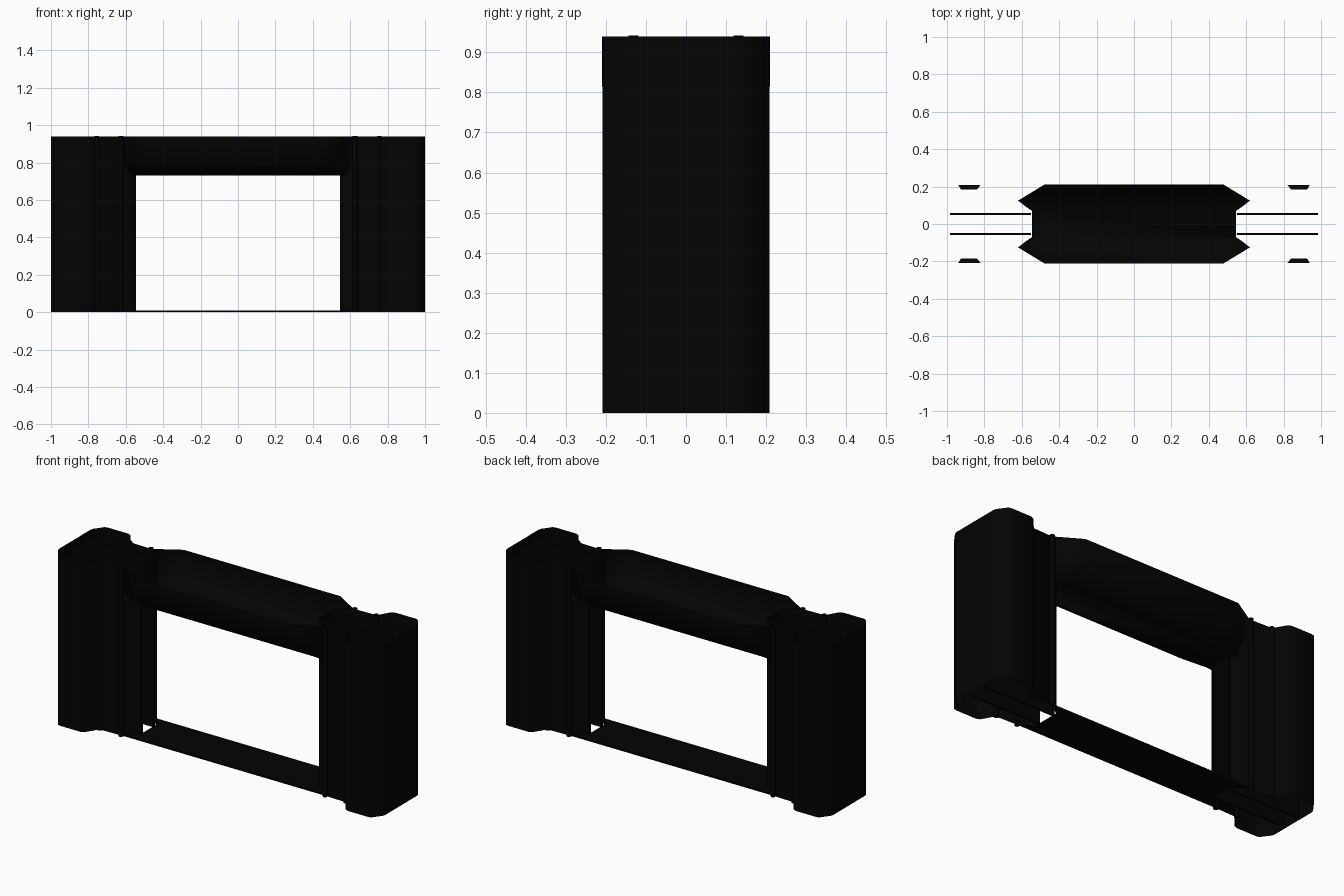
import bpy, bmesh

if "Cube" in bpy.data.objects:
    bpy.data.objects.remove(bpy.data.objects["Cube"])

mat = bpy.data.materials.new("dark_metal")
mat.diffuse_color = (0.001, 0.001, 0.001, 1)
mat.use_nodes = True
mat.node_tree.nodes["Principled BSDF"].inputs["Base Color"].default_value = mat.diffuse_color
H = 0.94


def finish(name, bm, mirror=(False, False), normals=True, smooth=False):
    if normals:
        bmesh.ops.recalc_face_normals(bm, faces=bm.faces)
    for f in bm.faces:
        f.smooth = smooth
    me = bpy.data.meshes.new(name)
    bm.to_mesh(me)
    bm.free()
    me.materials.append(mat)
    ob = bpy.data.objects.new(name, me)
    bpy.context.collection.objects.link(ob)
    if any(mirror):
        m = ob.modifiers.new("mirror", 'MIRROR')
        m.use_axis = (mirror[0], mirror[1], False)
        m.use_mirror_merge = False
    return ob


def box(bm, lo, hi):
    vs = bmesh.ops.create_cube(bm, size=1)['verts']
    for v in vs:
        for i in range(3):
            v.co[i] = (lo[i] + hi[i]) / 2 + v.co[i] * (hi[i] - lo[i])


def around(quarter):
    """Closed outline from one quarter listed from the y axis side to the x axis side."""
    right = quarter + [(x, -y) for x, y in reversed(quarter)]
    return right + [(-x, y) for x, y in reversed(right)]


# Tower shells: open top and bottom, open at the doorway end
half = [(0.545, 0.07), (0.62, 0.125), (0.76, 0.13), (0.80, 0.2), (0.82, 0.208),
        (0.945, 0.208), (0.96, 0.203), (0.995, 0.155), (1.0, 0.14)]
path = [(x, -y) for x, y in half] + half[::-1]
bm = bmesh.new()
low = [bm.verts.new((x, y, 0)) for x, y in path]
top = [bm.verts.new((x, y, H)) for x, y in path]
for i in range(len(path) - 1):
    bm.faces.new((low[i], low[i + 1], top[i + 1], top[i]))
finish("tower_shell", bm, (True, False), False, True)

# Small wedge caps behind the broad tower faces
bm = bmesh.new()
bm.faces.new([bm.verts.new((x, y, H)) for x, y in
              ((0.84, 0.185), (0.925, 0.185), (0.94, 0.208), (0.82, 0.208))])
finish("tower_cap", bm, (True, True), False)

# Vertical beads on the recessed tower faces
bm = bmesh.new()
for x in (0.625, 0.755):
    vs = bmesh.ops.create_cone(bm, cap_ends=False, segments=8, radius1=0.013,
                               radius2=0.013, depth=H + 0.002)['verts']
    bmesh.ops.translate(bm, verts=vs, vec=(x, 0.131, (H + 0.002) / 2))
finish("tower_bead", bm, (True, True), smooth=True)

# Header beam: chevron-ended shell, open on top, tapering to the doorway head
upper = around([(0.48, 0.21), (0.62, 0.125), (0.545, 0.07)])
lower = around([(0.53, 0.085), (0.575, 0.09), (0.545, 0.07)])
bm = bmesh.new()
rings = [[bm.verts.new((x, y, z)) for x, y in outline]
         for outline, z in ((lower, 0.73), (upper, 0.815), (upper, H))]
n = len(upper)
for a, b in zip(rings, rings[1:]):
    for i in range(n):
        j = (i + 1) % n
        bm.faces.new((a[i], a[j], b[j], b[i]))
bm.faces.new(rings[0][::-1])
finish("header_beam", bm, smooth=True)

# Threshold plate with notched ends between the towers
plate = around([(0.62, 0.125), (0.545, 0.07)])
bm = bmesh.new()
f = bm.faces.new([bm.verts.new((x, y, 0)) for x, y in plate])
ext = bmesh.ops.extrude_face_region(bm, geom=[f])['geom']
bmesh.ops.translate(bm, verts=[v for v in ext if isinstance(v, bmesh.types.BMVert)],
                    vec=(0, 0, 0.01))
finish("threshold", bm)

# Tall lining panels inside the towers, on both sides of the door slot
bm = bmesh.new()
box(bm, (0.55, 0.047, 0), (0.985, 0.059, H))
finish("slot_panel", bm, (True, True))
